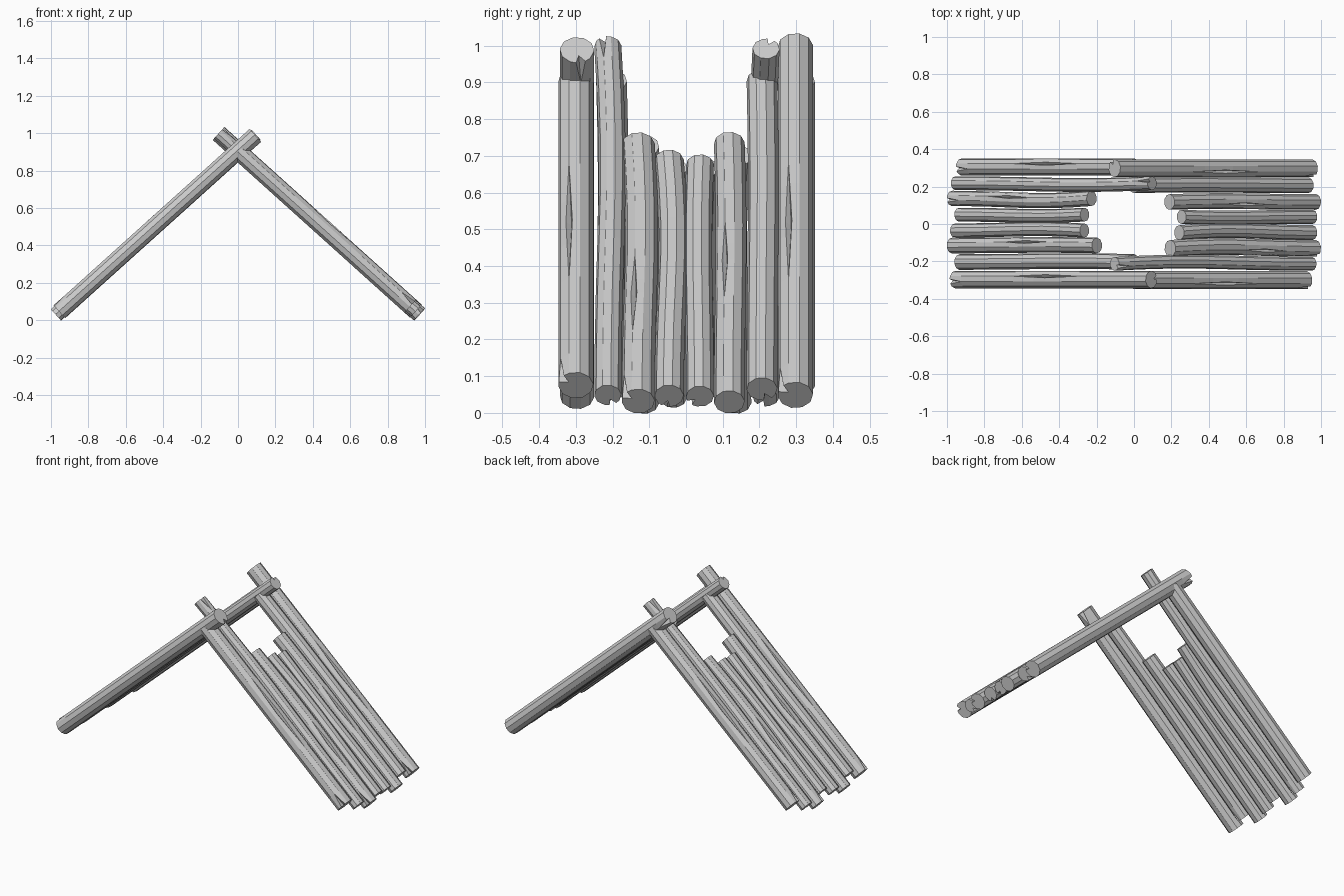
import bpy
import bmesh
from math import sin, cos, pi, radians
from mathutils import Vector

cube = bpy.data.objects.get("Cube")
if cube:
    bpy.data.objects.remove(cube, do_unlink=True)

SIDES = 10
SLOPE = radians(42)
APEX = Vector((0, 0, 0.905))

wood = bpy.data.materials.new("grey_wood")
wood.use_nodes = True
grey = (0.6, 0.6, 0.6, 1)
wood.diffuse_color = grey
wood.node_tree.nodes["Principled BSDF"].inputs["Base Color"].default_value = grey


def gap(s, centre, half):
    """How far a split stands open at distance s: one at its centre, zero at its ends."""
    return max(0, 1 - abs(s - centre) / half)


def make_log(name, side, y, radius, foot, head, bend, crack, notch):
    """Faceted log lying along the roof slope, measured downwards from the ridge."""
    along = Vector((side * cos(SLOPE), 0, -sin(SLOPE)))
    normal = Vector((side * sin(SLOPE), 0, cos(SLOPE)))
    across = Vector((0, 1, 0))
    crack_half = 0.23 if abs(y) > 0.25 else 0.15
    split = 0.08
    head_notch = (notch + SIDES // 2) % SIDES

    # stations along the log, with extra ones where splits begin and end
    steps = 7
    stations = {head + (foot - head) * i / steps for i in range(steps + 1)}
    if notch:
        stations.add(foot - split)
        if head < -0.1:
            stations.add(head + split)
    if crack:
        stations |= {crack - crack_half, crack, crack + crack_half}

    bm = bmesh.new()
    rings = []
    for s in sorted(stations):
        t = (s - head) / (foot - head)
        sway = bend * (sin(pi * t) + 0.4 * sin(2 * pi * t))
        centre = APEX + along * s + across * (y + sway)
        ring = []
        for k in range(SIDES):
            angle = -0.4 * side + k * 2 * pi / SIDES
            points = [(0, 1)]
            opening, grooved = 0, False
            if crack and k == 0:
                opening, grooved = 0.7 * gap(s, crack, crack_half), True
            if notch and k == notch % SIDES:
                opening, grooved = max(opening, gap(s, foot, split)), True
            if notch and head < -0.1 and k == head_notch:
                opening, grooved = max(opening, gap(s, head, split)), True
            if grooved:
                width = 0.01 + 0.27 * opening
                points = [(-width, 1), (0, 1 - 0.55 * opening), (width, 1)]
            for turn, depth in points:
                a = angle + turn
                offset = (normal * cos(a) + across * sin(a)) * radius * depth
                ring.append(bm.verts.new(centre + offset))
        rings.append(ring)

    # bark faces between stations, then the sawn ends
    for upper, lower in zip(rings, rings[1:]):
        for i in range(len(upper)):
            j = (i + 1) % len(upper)
            bm.faces.new((upper[i], upper[j], lower[j], lower[i]))
    bm.faces.new(rings[0])
    bm.faces.new(rings[-1])
    bmesh.ops.recalc_face_normals(bm, faces=bm.faces)

    mesh = bpy.data.meshes.new(name)
    bm.to_mesh(mesh)
    bm.free()
    mesh.materials.append(wood)
    bpy.context.collection.objects.link(bpy.data.objects.new(name, mesh))


# Each log: y, radius, foot, head, sideways bend, crack position, notched side
left_logs = [
    (0.305, 0.046, 1.24, 0, 0, 0.6, -1),
    (0.218, 0.037, 1.285, -0.13, -0.008, 0, 5),
    (0.137, 0.041, 1.31, 0.305, -0.01, 0.87, -1),
    (0.05, 0.037, 1.26, 0.355, -0.006, 0, 6),
    (-0.035, 0.038, 1.29, 0.357, 0.007, 0, 7),
    (-0.115, 0.042, 1.31, 0.267, 0.003, 0.75, 0),
    (-0.203, 0.042, 1.255, 0, 0.004, 0, 5),
    (-0.297, 0.047, 1.285, -0.125, 0, 0.6, -1),
]
right_logs = [
    (-0.3, 0.048, 1.24, 0, 0, 0.62, -1),
    (-0.213, 0.037, 1.28, -0.14, 0.01, 0, 5),
    (-0.13, 0.045, 1.305, 0.26, 0.008, 0.91, -1),
    (-0.046, 0.04, 1.283, 0.325, 0.01, 0, 6),
    (0.038, 0.038, 1.285, 0.342, -0.004, 0, 7),
    (0.118, 0.042, 1.308, 0.255, 0.004, 0.77, 0),
    (0.207, 0.042, 1.255, 0, 0.003, 0, 5),
    (0.298, 0.048, 1.28, -0.14, 0, 0.62, -1),
]

for label, side, logs in (("left", 1, right_logs), ("right", -1, left_logs)):
    for number, log in enumerate(logs, 1):
        kind = "rafter" if log[3] < 0.1 else "short"
        make_log(f"{label}_{kind}_log_{number}", side, *log)
